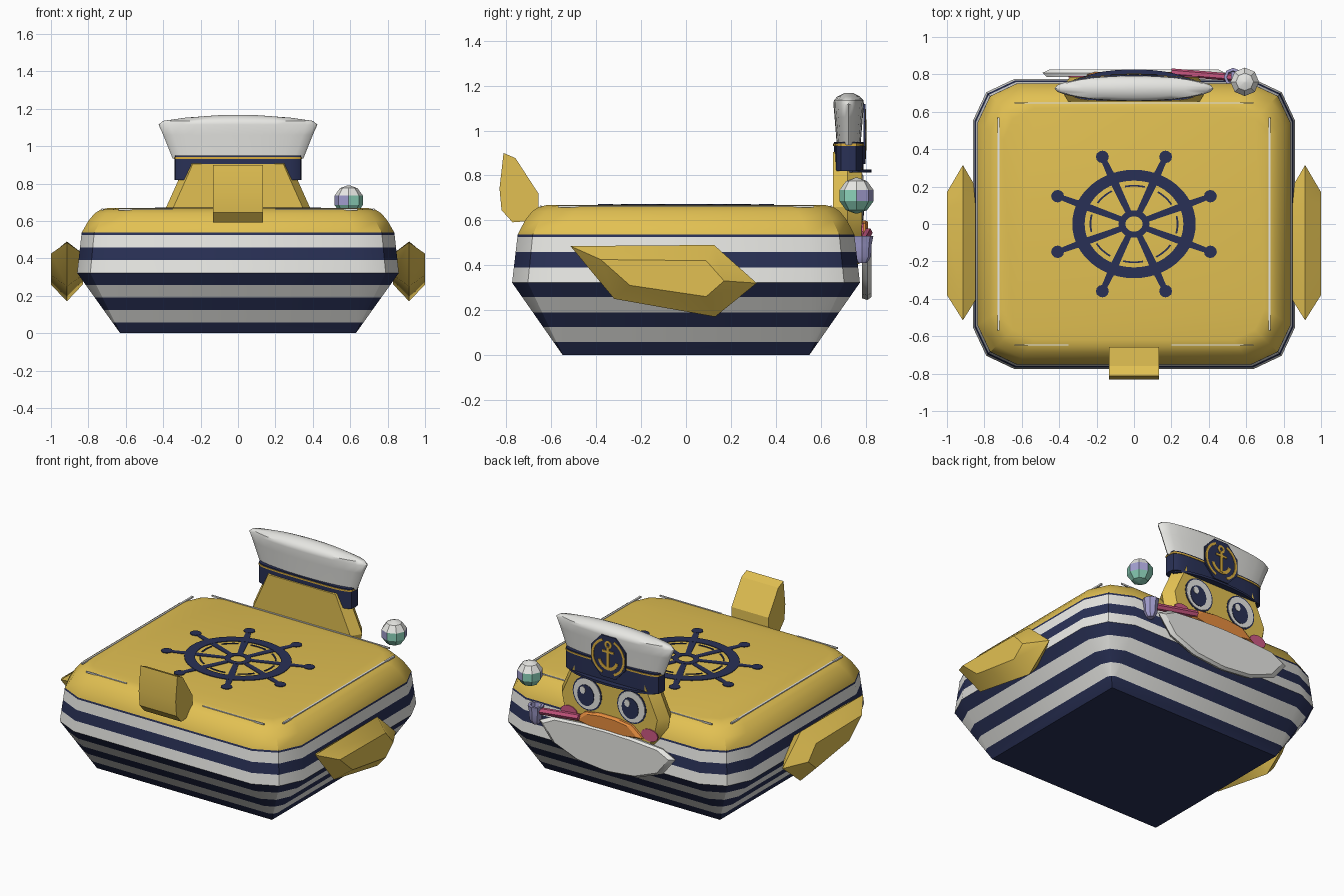
import bpy, bmesh, math
from math import sin, cos, pi
from mathutils import Vector as V

if "Cube" in bpy.data.objects:
    bpy.data.objects.remove(bpy.data.objects["Cube"])

COLOURS = {
    "yellow": (.76, .53, .085), "white": (.80, .80, .77), "navy": (.022, .030, .092),
    "orange": (.80, .27, .05), "pink": (.62, .10, .23), "lavender": (.36, .34, .62),
    "mint": (.27, .66, .50), "gold": (.70, .42, .05),
}
MATS = {}
for n, c in COLOURS.items():
    MATS[n] = bpy.data.materials.new(n)
    MATS[n].diffuse_color = (*c, 1)


def obj(name, parts, angle=30):
    """parts: list of (rings, colour or rule, closed loop?)"""
    bm = bmesh.new()
    used = []
    for rings, colour, loop in parts:
        vs = [[bm.verts.new(p) for p in r] for r in rings]
        n, faces = len(rings[0]), []
        pairs = list(zip(vs, vs[1:])) + ([(vs[-1], vs[0])] if loop else [])
        for a, b in pairs:
            faces += [bm.faces.new((a[i], a[(i + 1) % n], b[(i + 1) % n], b[i])) for i in range(n)]
        if not loop:
            faces += [bm.faces.new(vs[0]), bm.faces.new(vs[-1])]
        for f in faces:
            key = colour(f.calc_center_median()) if callable(colour) else colour
            if key not in used:
                used.append(key)
            f.material_index = used.index(key)
    bmesh.ops.remove_doubles(bm, verts=bm.verts, dist=1e-5)
    bmesh.ops.recalc_face_normals(bm, faces=bm.faces)
    me = bpy.data.meshes.new(name)
    bm.to_mesh(me)
    bm.free()
    for k in used:
        me.materials.append(MATS[k])
    o = bpy.data.objects.new(name, me)
    bpy.context.collection.objects.link(o)
    bpy.ops.object.select_all(action='DESELECT')
    o.select_set(True)
    bpy.context.view_layer.objects.active = o
    bpy.ops.object.shade_smooth_by_angle(angle=math.radians(angle))
    return o


def top(u, v, h):            # flat artwork on the deck
    return V((u * .33, v * .29, .666 + h))


def face(y):                 # flat artwork on the duck's face and hat
    return lambda u, v, h: V((u, y + h, v))


def plate(pts, to, colour, t=.006):
    return ([[to(u, v, h) for u, v in pts] for h in (0, t)], colour, False)


def disc(cx, cy, rx, ry, n=20, off=0):
    return [(cx + rx * cos(off + 2 * pi * i / n), cy + ry * sin(off + 2 * pi * i / n)) for i in range(n)]


def arc(r0, r1, a0, a1, to, colour, cx=0, cy=0, n=32, t=.006):
    loop = a1 - a0 > 2 * pi - .01
    rings = []
    for i in range(n if loop else n + 1):
        a = a0 + (a1 - a0) * i / n
        rings.append([to(cx + r * cos(a), cy + r * sin(a), h)
                      for r, h in ((r0, 0), (r1, 0), (r1, t), (r0, t))])
    return (rings, colour, loop)


def mirror(half):            # mirror an x-z half outline, listed bottom to top
    return half + [(-x, z) for x, z in reversed(half)]


def slab(pts, c, layers):    # layers of an x-z outline: (y, scale)
    return [[V((x * s, y, c + (z - c) * s)) for x, z in pts] for y, s in layers]


# striped hull with chamfered corners
CTRL = [(0, .63, .55, 0), (.322, .86, .775, .22), (.537, .836, .75, .21), (.60, .80, .717, .20),
        (.64, .767, .685, .19), (.66, .735, .655, .18), (.668, .70, .62, .17)]
EDGES = [.058, .125, .19, .258, .322, .39, .458, .525, .537]


def hull_ring(z):
    for a, b in zip(CTRL, CTRL[1:]):
        if z <= b[0]:
            f = (z - a[0]) / (b[0] - a[0])
            hx, hy, c = (a[i] + (b[i] - a[i]) * f for i in (1, 2, 3))
            break
    q = [(hx, hy - c), (hx - .32 * c, hy - .32 * c), (hx - c, hy)]
    r = q + [(-x, y) for x, y in reversed(q)]
    return [V((x, y, z)) for x, y in r + [(-x, -y) for x, y in r]]


def stripe(p):
    if p.z > .537:
        return "yellow"
    return "navy" if sum(p.z > e for e in EDGES) % 2 == 0 else "white"


levels = sorted(set([c[0] for c in CTRL] + EDGES))
obj("striped_hull", [([hull_ring(z) for z in levels], stripe, False)])

# thin pale lines along the deck edge
line = lambda x0, y0, x1, y1: ([[V((x, y, z)) for x, y in ((x0, y0), (x1, y0), (x1, y1), (x0, y1))]
                                for z in (.657, .667)], "white", False)
obj("deck_lines", [line(s * .725 - .006, -.57, s * .725 + .006, .57) for s in (-1, 1)]
    + [line(-.64, .643, .64, .650), line(-.64, -.650, -.35, -.643), line(.2, -.650, .64, -.643)])

# ship's wheel painted on the deck
wheel = [arc(.80, 1, 0, 2 * pi, top, "navy", n=48), arc(.14, .25, 0, 2 * pi, top, "navy")]
for k in range(8):
    a = pi / 8 + k * pi / 4
    d, s = V((cos(a), sin(a))), V((-sin(a), cos(a)))
    wheel.append(plate([d * r + s * w for r, w in ((.2, -.05), (.8, -.065), (.8, .065), (.2, .05))], top, "navy", .005))
    wheel.append(plate([d * r + s * w for r, w in ((.98, -.06), (1.32, -.045), (1.32, .045), (.98, .06))], top, "navy", .005))
    wheel.append(plate(disc(*(d * 1.34), .105, .115, 12), top, "navy"))
    wheel.append(arc(.69, .72, a + .14, a + .6, top, "navy", n=6))
obj("deck_wheel", wheel)

# upturned tail
TAIL = [(-.813, .90), (-.76, .877), (-.658, .72), (-.655, .60), (-.773, .591), (-.822, .645), (-.831, .742)]
obj("tail", [([[V((x, y, z)) for y, z in TAIL] for x in (-.133, .133)], "yellow", False)])

# wings
RIM = [(-.515, .485), (.125, .49), (.315, .32), (.13, .17), (-.32, .25)]
FLAT = [(-.38, .425), (.09, .42), (.17, .33), (.09, .26), (-.25, .31)]
for s, n in ((1, "right_wing"), (-1, "left_wing")):
    obj(n, [([[V((s * x, y, z)) for y, z in o] for x, o in ((.83, FLAT), (.915, RIM), (1, FLAT))],
             "yellow", False)], 40)

# head
HEAD = mirror([(.26, .38), (.36, .52), (.39, .66), (.30, .86), (.27, .93)])
obj("head", [(slab(HEAD, .66, ((.655, .90), (.72, 1), (.785, .88))), "yellow", False)])

# eyes
for s, n in ((1, "right_eye"), (-1, "left_eye")):
    x = .16 * s
    obj(n, [plate(disc(x, .70, .105, .108, 24), face(.782), "navy", .005),
            plate(disc(x, .70, .096, .099, 24), face(.782), "white", .008),
            plate(disc(x + .008, .69, .06, .068, 20), face(.788), "navy", .005),
            plate(disc(x + .028, .72, .02, .024, 10), face(.791), "white", .005)])

# beak and cheeks
obj("beak", [(slab(mirror([(.12, .50), (.25, .52), (.17, .585), (.06, .60)]), .55,
                  ((.77, 1), (.80, 1), (.812, .85))), "orange", False)])
obj("cheeks", [plate(disc(s * .29, .55, .06, .04, 12), face(.782), "pink", .009) for s in (-1, 1)])

# white bib below the beak
BIB = mirror([(.02, .245), (.22, .265), (.40, .335), (.49, .45), (.40, .495), (.2, .51), (.02, .515)])
obj("bib", [(slab(BIB, .40, ((.785, .95), (.808, 1), (.826, .92))), "white", False)])


# hat: crown, band, visor
def oval(z, hx, hy, cy=.725, e=1, n=24):
    p = lambda v: math.copysign(abs(v) ** e, v)
    return [V((hx * p(cos(2 * pi * i / n)), cy + hy * p(sin(2 * pi * i / n)), z)) for i in range(n)]


obj("hat_crown", [([oval(.935, .35, .053), oval(1.06, .40, .063), oval(1.115, .425, .068),
                    oval(1.135, .40, .066), oval(1.152, .28, .05), oval(1.167, .08, .02)], "white", False)], 40)
obj("hat_band", [([oval(.82, .34, .066, e=.5), oval(.95, .34, .066, e=.5)], "navy", False),
                 ([oval(.932, .342, .069, e=.5), oval(.942, .342, .069, e=.5)], "gold", False)])
obj("hat_visor", [([oval(.812, .32, .085, .742), oval(.826, .32, .085, .742)], "navy", False)])

# anchor badge on the hat
on = face(.796)
strut = lambda x, z, w, h: plate([(x - w, z - h), (x + w, z - h), (x + w, z + h), (x - w, z + h)], on, "gold", .009)
obj("hat_badge", [plate(disc(0, .985, .135, .145, 8, pi / 8), face(.79), "navy", .009),
                  arc(.105, .12, pi * .62, pi * 1.38, on, "gold", 0, .985, 12),
                  arc(.105, .12, -pi * .38, pi * .38, on, "gold", 0, .985, 12),
                  strut(0, .98, .009, .07), strut(0, 1.02, .04, .007),
                  arc(.012, .026, 0, 2 * pi, on, "gold", 0, 1.065, 12),
                  arc(.055, .075, pi * 1.08, pi * 1.92, on, "gold", 0, .975, 12)])

# bubble pipe: stem, bowl and bubble
P, Q = V((.20, .812, .545)), V((.52, .785, .495))
stem = [[p + V((0, .02 * cos(k * pi / 3), .022 * sin(k * pi / 3))) for k in range(6)] for p in (P, Q)]
obj("pipe_stem", [(stem, "pink", False)])
ring = lambda z, r: [V((.53 + r * cos(k * pi / 4), .785 + r * sin(k * pi / 4), z)) for k in range(8)]
obj("pipe_bowl", [([ring(.41, .022), ring(.44, .04), ring(.49, .042), ring(.53, .05), ring(.53, .034), ring(.47, .03)],
                   "lavender", False)])
C = V((.592, .76, .71))


def sheen(p):
    d = (p - C) / .08
    if d.z > .55 or (d.x < -.3 and d.y < 0 and d.z > 0):
        return "white"
    return "lavender" if d.x * d.y + .5 * d.z > .1 else "mint"


globe = [[C + .08 * V((sin(t) * cos(k * pi / 4), sin(t) * sin(k * pi / 4), cos(t))) for k in range(8)]
         for t in (.08, pi / 5, 2 * pi / 5, 3 * pi / 5, 4 * pi / 5, pi - .08)]
obj("bubble", [(globe, sheen, False)])

for m in bpy.data.materials:
    if m.users and not m.is_grease_pencil:
        m.use_nodes = True
        m.node_tree.nodes["Principled BSDF"].inputs["Base Color"].default_value = m.diffuse_color
